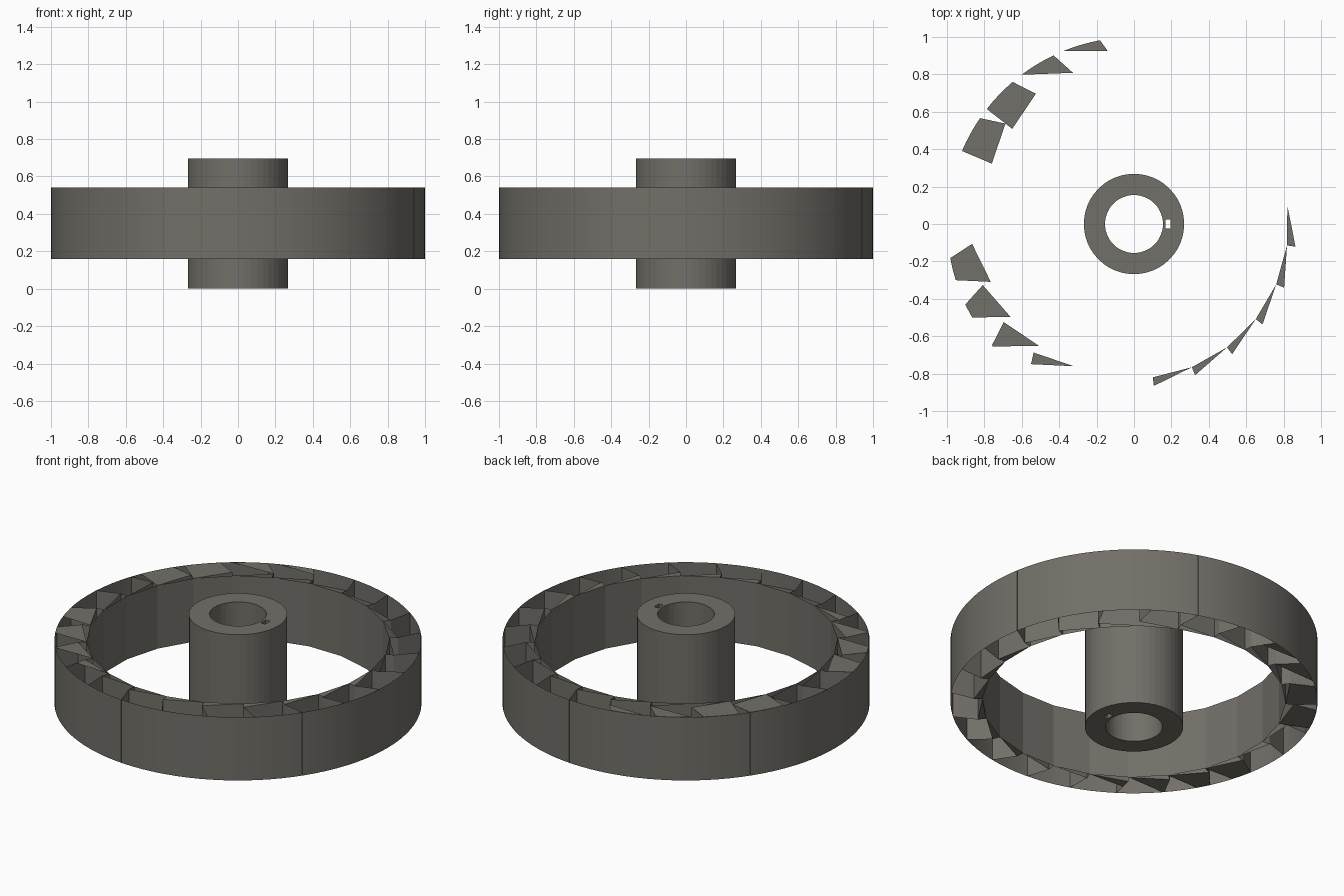
import bpy, bmesh, math

if "Cube" in bpy.data.objects:
    bpy.data.objects.remove(bpy.data.objects["Cube"])

# One dull grey metal
metal = bpy.data.materials.new("warm_grey_metal")
metal.use_nodes = True
colour = (0.17, 0.16, 0.14, 1)
metal.diffuse_color = colour
metal.node_tree.nodes["Principled BSDF"].inputs["Base Color"].default_value = colour

LOW, HIGH, TOP = 0.16, 0.54, 0.695
INNER, TOOTH, OUTER = 0.826, 0.872, 1.0
COUNT = 24
STEP = 360 / COUNT
FIRST = 127
LEAN = 3.5


def polar(angle, radius, z=0.0):
    a = math.radians(angle)
    return (radius * math.cos(a), radius * math.sin(a), z)


def finish(bm, name, smooth=False):
    mesh = bpy.data.meshes.new(name)
    bm.to_mesh(mesh)
    bm.free()
    mesh.materials.append(metal)
    for p in mesh.polygons:
        p.use_smooth = smooth
    obj = bpy.data.objects.new(name, mesh)
    bpy.context.collection.objects.link(obj)
    return obj


def wall(bm, path):
    """Upright sheet along a path of (angle, radius) points."""
    for a, b in zip(path, path[1:]):
        corners = [polar(*a, LOW), polar(*b, LOW), polar(*b, HIGH), polar(*a, HIGH)]
        bm.faces.new([bm.verts.new(c) for c in corners])


def cap(bm, path):
    """Flat plates closing a cell at the top and the bottom."""
    for z in (LOW, HIGH):
        face = bm.faces.new([bm.verts.new(polar(a, r, z)) for a, r in path])
        face.normal_update()
        if (face.normal.z > 0) != (z == HIGH):
            face.normal_flip()


def ring_points(radius, count):
    return [polar(360 * i / count, radius) for i in range(count)]


# Outer rim
bm = bmesh.new()
wall(bm, [(360 * i / 96, OUTER) for i in range(97)])
bmesh.ops.remove_doubles(bm, verts=bm.verts, dist=0.0001)
finish(bm, "outer_rim", smooth=True)

# Faceted inner rim and the hooked vanes standing around it
inner, vanes = bmesh.new(), bmesh.new()
for i in range(COUNT):
    s = FIRST + i * STEP
    wall(inner, [(s + STEP, INNER), (s, INNER)])
    wall(vanes, [(s, INNER), (s, TOOTH), (s + STEP, INNER)])
    wall(vanes, [(s, TOOTH), (s + LEAN, OUTER)])
finish(inner, "inner_rim")
finish(vanes, "vanes")

# Plates over the teeth on one side of the wheel
bm = bmesh.new()
for i in range(10, 16):
    s = FIRST + i * STEP
    cap(bm, [(s, INNER), (s, TOOTH), (s + STEP, INNER)])
finish(bm, "tooth_plates")

# Plates over some cells: cell number -> angle where the outer edge ends
bm = bmesh.new()
for i, end in {0: STEP, 1: STEP, 4: 10.5, 5: 8, 6: 4}.items():
    s = FIRST + i * STEP
    arc = [(s + LEAN + (end - LEAN) * k / 4, OUTER - 0.001) for k in range(5)]
    cap(bm, [(s, TOOTH)] + arc + [(s + STEP, INNER)])
s = FIRST + 7 * STEP
cap(bm, [(s, TOOTH), (s + 1.7, 0.93), (s + STEP, INNER)])
for i, start in {-1: (0, TOOTH), -2: (1.6, 0.935)}.items():
    s = FIRST + i * STEP
    arc = [(s + LEAN + (STEP - LEAN) * k / 4, OUTER - 0.001) for k in range(5)]
    cap(bm, [(s + start[0], start[1])] + arc)
finish(bm, "cell_plates")

# Hub tube with a round bore and a small square slot beside it
bm = bmesh.new()
slot = [(0.168, -0.023, 0), (0.196, -0.023, 0), (0.196, 0.023, 0), (0.168, 0.023, 0)]
edges = []
for loop in (ring_points(0.268, 48), ring_points(0.155, 48), slot):
    verts = [bm.verts.new(p) for p in loop]
    edges += [bm.edges.new((verts[k - 1], verts[k])) for k in range(len(verts))]
bmesh.ops.triangle_fill(bm, use_beauty=True, edges=edges)
raised = bmesh.ops.extrude_face_region(bm, geom=bm.faces[:], use_keep_orig=True)
bmesh.ops.translate(bm, vec=(0, 0, TOP),
                    verts=[g for g in raised["geom"] if isinstance(g, bmesh.types.BMVert)])
bmesh.ops.recalc_face_normals(bm, faces=bm.faces[:])
finish(bm, "hub")
